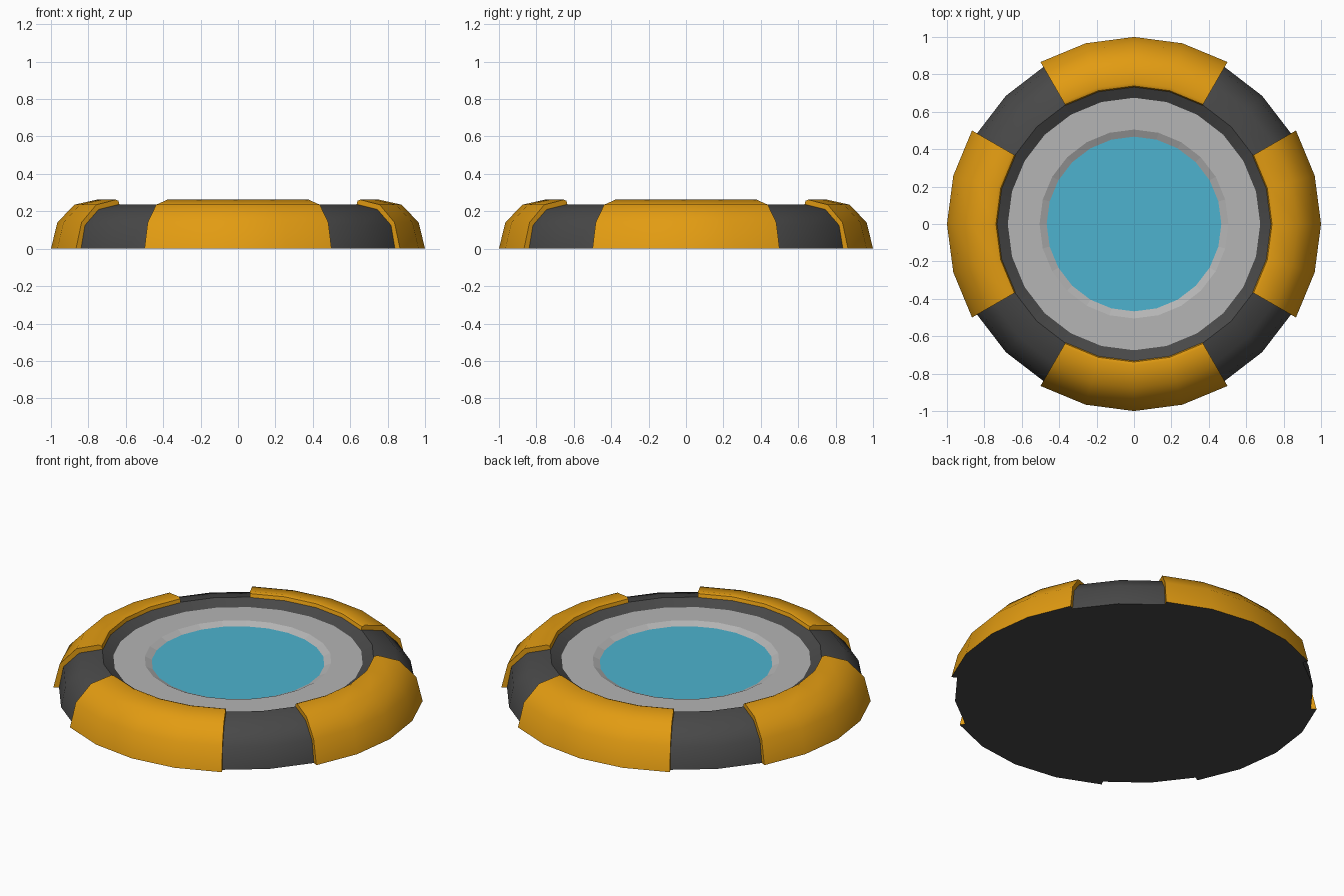
import bpy, bmesh, math

if "Cube" in bpy.data.objects:
    bpy.data.objects.remove(bpy.data.objects["Cube"])

SIDES = 24


def material(name, rgb):
    m = bpy.data.materials.new(name)
    m.diffuse_color = (*rgb, 1)
    m.use_nodes = True
    m.node_tree.nodes["Principled BSDF"].inputs["Base Color"].default_value = m.diffuse_color
    return m


DARK = material("dark grey", (0.065, 0.065, 0.065))
ORANGE = material("orange", (0.76, 0.33, 0.006))
GREY = material("light grey", (0.46, 0.46, 0.46))
BLUE = material("pale blue", (0.075, 0.45, 0.62))


def finish(name, bm, mats, smooth=True):
    bmesh.ops.remove_doubles(bm, verts=bm.verts, dist=1e-5)
    bmesh.ops.recalc_face_normals(bm, faces=bm.faces)
    me = bpy.data.meshes.new(name)
    bm.to_mesh(me)
    bm.free()
    ob = bpy.data.objects.new(name, me)
    bpy.context.collection.objects.link(ob)
    for m in mats:
        me.materials.append(m)
    if smooth:
        bpy.ops.object.select_all(action='DESELECT')
        ob.select_set(True)
        bpy.context.view_layer.objects.active = ob
        bpy.ops.object.shade_smooth_by_angle(angle=math.radians(38))
    return ob


def sweep(bm, profile, first, count, closed=False):
    """Turn an (r, z) profile about z from step first over count steps."""
    rows = []
    for i in range(count + 1):
        a = 2 * math.pi * (first + i) / SIDES
        rows.append([bm.verts.new((r * math.cos(a), r * math.sin(a), z)) for r, z in profile])
    n = len(profile)
    for p, q in zip(rows, rows[1:]):
        for j in range(n if closed else n - 1):
            k = (j + 1) % n
            bm.faces.new((p[j], q[j], q[k], p[k]))
    return rows


# Dark base: rounded outer wall, inner slope and closed underside
outer = [(0.969, 0), (0.945, 0.125), (0.86, 0.21), (0.735, 0.237)]
bm = bmesh.new()
rows = sweep(bm, outer + [(0.675, 0.205)], 0, SIDES)
bm.faces.new([r[0] for r in rows[:-1]])
base = finish("base_ring", bm, [DARK])

# Light grey ring with a bevel down to the panel
bm = bmesh.new()
sweep(bm, [(0.675, 0.205), (0.505, 0.205), (0.467, 0.187)], 0, SIDES)
finish("inner_ring", bm, [GREY], smooth=False)

# Blue centre panel
bm = bmesh.new()
bmesh.ops.create_circle(bm, cap_ends=True, segments=SIDES, radius=0.467)
bmesh.ops.translate(bm, verts=bm.verts, vec=(0, 0, 0.187))
for f in bm.faces:
    if f.normal.z < 0:
        f.normal_flip()
panel = finish("centre_panel", bm, [BLUE], smooth=False)
if panel.data.polygons[0].normal.z < 0:
    panel.data.flip_normals()

# Four orange guards, each spanning 60 degrees, on the base
guard = [(1.0, 0), (0.966, 0.14), (0.875, 0.235), (0.755, 0.262), (0.738, 0.256), (0.732, 0.236)]
for i, side in enumerate(("right", "back", "left", "front")):
    bm = bmesh.new()
    rows = sweep(bm, guard + outer[::-1], 6 * i - 2, 4, closed=True)
    bm.faces.new(rows[0])
    bm.faces.new(rows[-1])
    bm.normal_update()
    for f in bm.faces:
        if all(v.co.z < 0.001 for v in f.verts):
            f.material_index = 1
    finish("guard_" + side, bm, [ORANGE, DARK])
